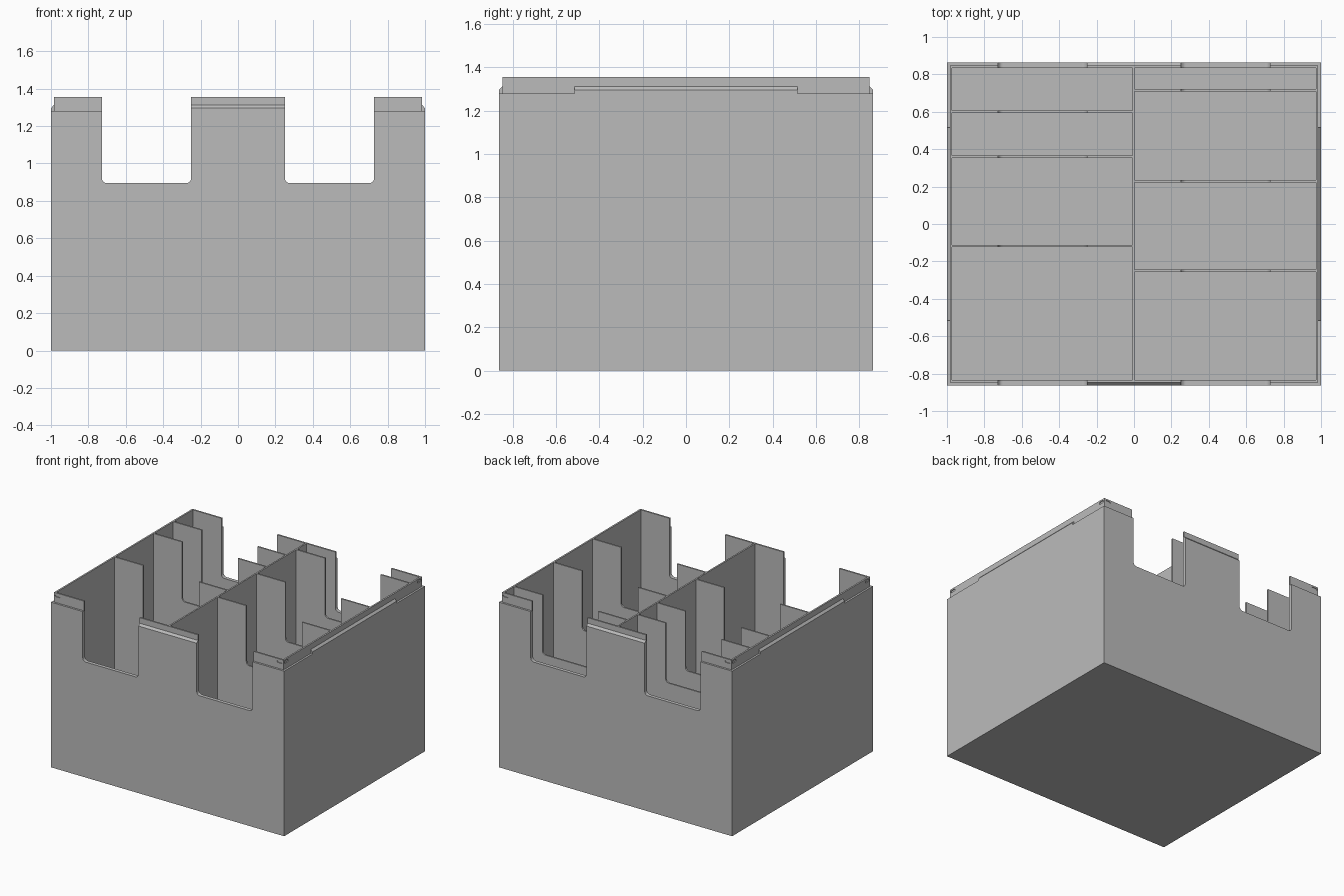
import bpy, bmesh
from math import cos, sin, pi

cube = bpy.data.objects.get("Cube")
if cube:
    bpy.data.objects.remove(cube, do_unlink=True)

HX, HY = 1.0, 0.863            # outer half sizes
SHOULDER, TOP = 1.28, 1.355    # height of the step and of the rim
STEP, WALL, FLOOR = 0.015, 0.028, 0.025
THIN = 0.012                   # divider thickness

grey = bpy.data.materials.new("plain grey")
grey.use_nodes = True
colour = (0.5, 0.5, 0.5, 1)
grey.diffuse_color = colour
grey.node_tree.nodes["Principled BSDF"].inputs["Base Color"].default_value = colour


def finish(name, bm):
    bmesh.ops.recalc_face_normals(bm, faces=bm.faces)
    mesh = bpy.data.meshes.new(name)
    bm.to_mesh(mesh)
    bm.free()
    mesh.materials.append(grey)
    obj = bpy.data.objects.new(name, mesh)
    bpy.context.collection.objects.link(obj)
    return obj


def prism(name, profile, axis, a, b):
    """Extrude a profile of (side, z) points along x or y from a to b."""
    bm = bmesh.new()
    place = (lambda s, z, d: (d, s, z)) if axis == "x" else (lambda s, z, d: (s, d, z))
    face = bm.faces.new([bm.verts.new(place(s, z, a)) for s, z in profile])
    grown = bmesh.ops.extrude_face_region(bm, geom=[face])
    moved = [v for v in grown["geom"] if isinstance(v, bmesh.types.BMVert)]
    bmesh.ops.translate(bm, verts=moved, vec=place(0, 0, b - a))
    return finish(name, bm)


def rect(s0, s1, z0, z1):
    return [(s0, z0), (s1, z0), (s1, z1), (s0, z1)]


def arc(cx, cz, r, start, sweep, n=6):
    return [(cx + r * cos(start + sweep * i / n), cz + r * sin(start + sweep * i / n))
            for i in range(n + 1)]


def cut(obj, cutters):
    for cutter in cutters:
        mod = obj.modifiers.new("cut", "BOOLEAN")
        mod.operation, mod.solver, mod.object = "DIFFERENCE", "EXACT", cutter
    bpy.context.view_layer.objects.active = obj
    for mod in list(obj.modifiers):
        bpy.ops.object.modifier_apply(modifier=mod.name)


# Stepped open box, lofted through rectangular rings
bm = bmesh.new()
rings = []
for inset, z in [(0, 0), (0, SHOULDER), (STEP, SHOULDER), (STEP, TOP), (WALL, TOP), (WALL, FLOOR)]:
    x, y = HX - inset, HY - inset
    rings.append([bm.verts.new((sx * x, sy * y, z))
                  for sx, sy in [(-1, -1), (1, -1), (1, 1), (-1, 1)]])
for low, high in zip(rings, rings[1:]):
    for i in range(4):
        j = (i + 1) % 4
        bm.faces.new((low[i], low[j], high[j], high[i]))
bm.faces.new(rings[0])
bm.faces.new(rings[-1])
shell = finish("tray_shell", bm)

# Finger notch cutters with rounded bottom corners
notches = []
NEAR, FAR, LOW, R = 0.25, 0.728, 0.895, 0.027
for side, (x0, x1) in {"right": (-FAR, -NEAR), "left": (NEAR, FAR)}.items():
    profile = (arc(x0 + R, LOW + R, R, pi, pi / 2) + arc(x1 - R, LOW + R, R, -pi / 2, pi / 2)
               + [(x1, 1.5), (x0, 1.5)])
    notches.append(prism("notch_cutter_" + side, profile, "y", -1, 1))

# Shallow slots near the corners of the rim
slots = []
DEPTH, SLOT_Z, SLOT_R, HALF = 0.006, 1.334, 0.009, 0.014


def slot(axis, centre, face, sign):
    profile = (arc(centre + HALF, SLOT_Z, SLOT_R, -pi / 2, pi)
               + arc(centre - HALF, SLOT_Z, SLOT_R, pi / 2, pi))
    slots.append(prism("slot_cutter", profile, axis, sign * (face - DEPTH), sign * (face + 0.05)))


for s in (-1, 1):
    for t in (-1, 1):
        slot("x", t * 0.816, HX - STEP, s)
        slot("y", t * 0.952, HY - STEP, s)
cut(shell, notches + slots)

# Lengthwise middle divider
prism("middle_divider", rect(-THIN / 2 - 0.003, THIN / 2 - 0.003, FLOOR, TOP),
      "y", -HY + WALL, HY - WALL)

# Notched cross dividers in both halves
inner = HX - WALL
for side, x0, x1, rows in [("right", -inner, -0.008, (0.6, 0.36, -0.117)),
                           ("left", 0.002, inner, (0.715, 0.228, -0.25))]:
    for number, y in enumerate(rows, 1):
        divider = prism(f"{side}_cross_divider_{number}", rect(x0, x1, FLOOR, TOP),
                        "y", y - THIN / 2, y + THIN / 2)
        cut(divider, notches)

# Chamfered snap ridges on the rim of each side
for axis, half, reach, names in [("x", HY, NEAR, ("front", "back")),
                                 ("y", HX, 0.515, ("right", "left"))]:
    for sign, side in zip((-1, 1), names):
        profile = [(sign * (half - inset), z) for inset, z in
                   [(0, SHOULDER), (0, 1.296), (STEP, 1.312), (STEP, SHOULDER)]]
        prism(side + "_snap_ridge", profile, axis, -reach, reach)

for cutter in notches + slots:
    bpy.data.objects.remove(cutter, do_unlink=True)
